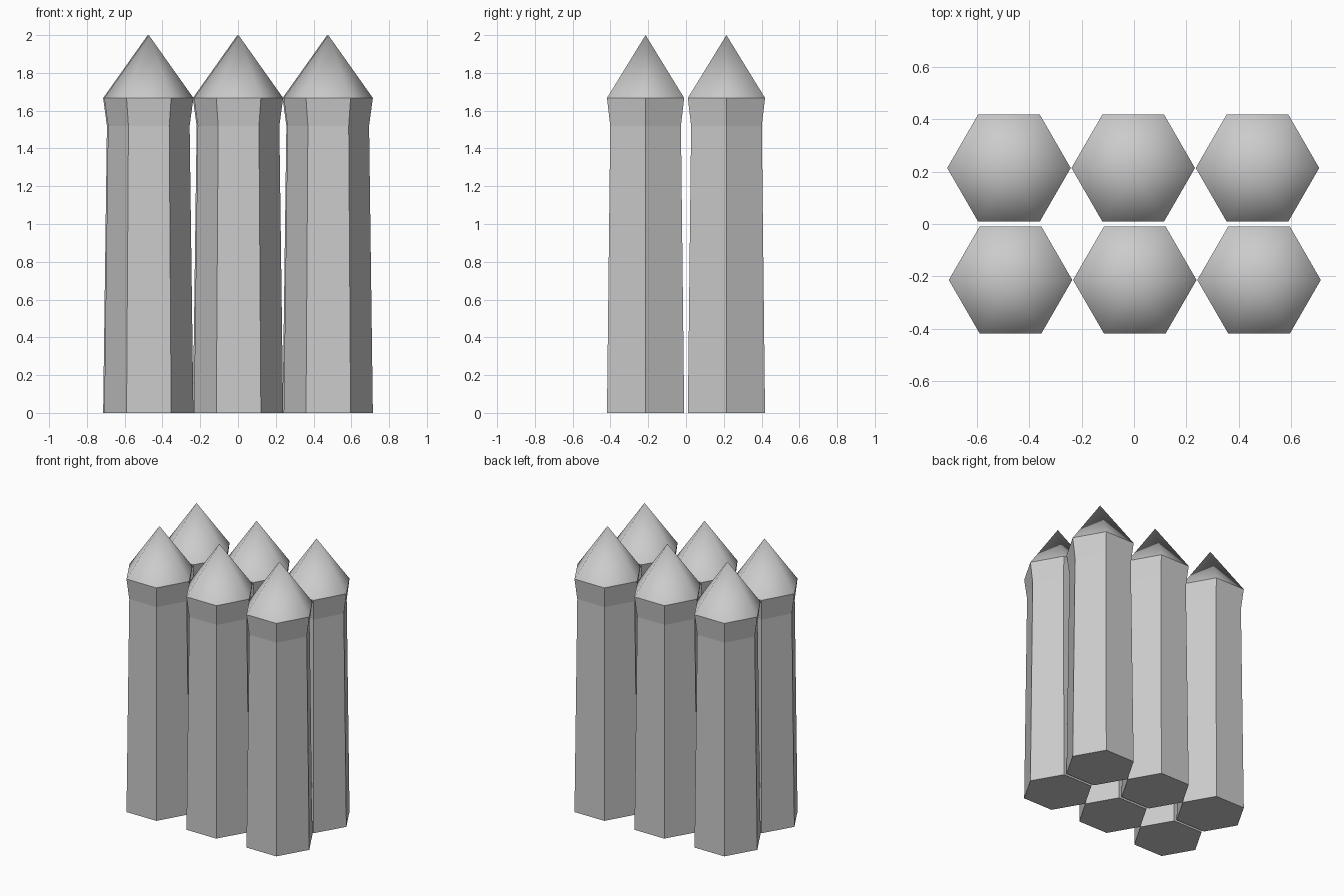
import bpy, math

if "Cube" in bpy.data.objects:
    bpy.data.objects.remove(bpy.data.objects["Cube"])

# Hexagonal post profile: (radius, height), closed by a pointed tip
RINGS = [(0.236, 0.0), (0.216, 1.52), (0.236, 1.667)]
TIP = 2.0
N = 6


def make_post(name, x, y):
    verts = [(r * math.cos(math.tau * i / N), r * math.sin(math.tau * i / N), z)
             for r, z in RINGS for i in range(N)]
    verts.append((0, 0, TIP))
    # base
    faces = [tuple(reversed(range(N)))]
    # shaft and flared collar
    for k in range(len(RINGS) - 1):
        a, b = k * N, (k + 1) * N
        for i in range(N):
            j = (i + 1) % N
            faces.append((a + i, a + j, b + j, b + i))
    # pointed tip
    top, first_tip = (len(RINGS) - 1) * N, len(faces)
    faces += [(top + i, top + (i + 1) % N, len(verts) - 1) for i in range(N)]

    mesh = bpy.data.meshes.new(name)
    mesh.from_pydata(verts, [], faces)
    # smooth tip, flat shaft
    for p in mesh.polygons:
        p.use_smooth = p.index >= first_tip
    mesh.update()
    obj = bpy.data.objects.new(name, mesh)
    obj.location = (x, y, 0)
    bpy.context.collection.objects.link(obj)


# Two rows of three posts, rows very slightly staggered
for row, y, shift in (("front", -0.214, 0.003), ("back", 0.214, -0.003)):
    for side, x in (("left", -0.475), ("middle", 0.0), ("right", 0.475)):
        make_post(f"{row}_{side}_post", x + shift, y)
